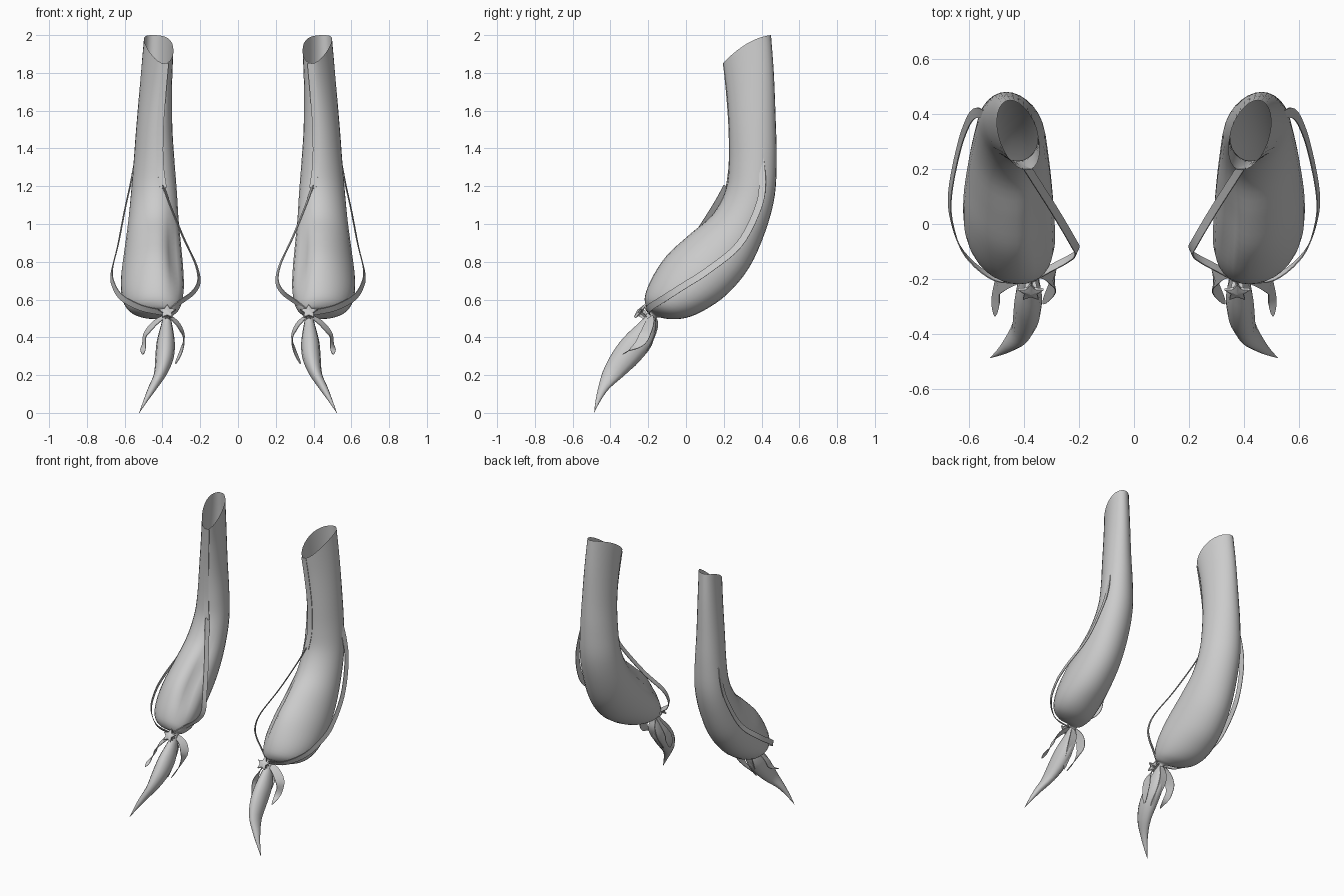
import bpy, bmesh, math
from mathutils import Vector

if "Cube" in bpy.data.objects:
    bpy.data.objects.remove(bpy.data.objects["Cube"])

cloth = bpy.data.materials.new("grey cloth")
cloth.diffuse_color = (0.6, 0.6, 0.6, 1)
cloth.use_nodes = True
cloth.node_tree.nodes["Principled BSDF"].inputs["Base Color"].default_value = cloth.diffuse_color


def smooth(rows, steps):
    """Catmull-Rom interpolation of rows of numbers."""
    out = []
    n = len(rows)
    for i in range(n - 1):
        a, b, c, d = (rows[max(0, min(n - 1, i + k))] for k in (-1, 0, 1, 2))
        for s in range(steps):
            t = s / steps
            out.append([0.5 * (2 * q + (r - p) * t + (2 * p - 5 * q + 4 * r - w) * t * t
                               + (3 * q - p - 3 * r + w) * t ** 3)
                        for p, q, r, w in zip(a, b, c, d)])
    out.append(list(rows[-1]))
    return out


def make(name, rings, closed=True, cap=False, angle=50):
    """Skin a list of point rows, mirror it to the other side, shade it."""
    bm = bmesh.new()
    vs = [[bm.verts.new(p) for p in r] for r in rings]
    n = len(rings[0])
    for a, b in zip(vs, vs[1:]):
        for j in range(n if closed else n - 1):
            k = (j + 1) % n
            bm.faces.new((a[j], a[k], b[k], b[j]))
    if cap:
        bm.faces.new(vs[0])
        bm.faces.new(vs[-1])
    bmesh.ops.remove_doubles(bm, verts=bm.verts, dist=0.0003)
    bmesh.ops.recalc_face_normals(bm, faces=bm.faces)
    me = bpy.data.meshes.new(name)
    bm.to_mesh(me)
    bm.free()
    ob = bpy.data.objects.new(name, me)
    bpy.context.collection.objects.link(ob)
    me.materials.append(cloth)
    ob.modifiers.new("mirror", "MIRROR").use_mirror_merge = False
    bpy.context.view_layer.objects.active = ob
    ob.select_set(True)
    bpy.ops.object.shade_smooth_by_angle(angle=math.radians(angle))
    ob.select_set(False)
    return ob


def tube(rows, sides, steps, fold=0.0, rim=0.0):
    """Rows: front y,z, back y,z, inner x, outer x, shear of front towards inner."""
    rings = []
    data = smooth(rows, steps)
    for i, (fy, fz, by, bz, xl, xr, sh) in enumerate(data):
        depth = math.exp(-((i / len(data) - 0.55) / 0.13) ** 2) * fold
        lift = rim * max(0, 1 - i / (2 * steps))
        ring = []
        for j in range(sides):
            a = 2 * math.pi * j / sides
            # pressed-in crease on the front, towards the inner side
            f = 1 - depth * math.exp(-((a - 5.6) / 0.3) ** 2)
            c, s = math.cos(a) * f, math.sin(a) * f
            ring.append(((xl + xr) / 2 + s * (xr - xl) / 2 - sh * c,
                         (fy + by) / 2 + c * (fy - by) / 2,
                         (fz + bz) / 2 + c * (fz - bz) / 2 + lift * s * s))
        rings.append(ring)
    return rings


def ribbon(name, path, side, width, steps=5, thick=0.004):
    """Flat strap along a path, with its width along the side vector."""
    pts = [Vector(p) for p in smooth(path, steps)]
    rings = []
    for i, p in enumerate(pts):
        t = (pts[min(i + 1, len(pts) - 1)] - pts[max(i - 1, 0)]).normalized()
        w = Vector(side)
        w = (w - t * w.dot(t)).normalized()
        u = t.cross(w) * thick / 2
        w = w * width(i / (len(pts) - 1)) / 2
        rings.append([p - w - u, p + w - u, p + w + u, p - w + u])
    return make(name, rings, cap=True, angle=40)


# Long open sleeve swelling into a pouch
make("sleeve", tube([
    (.195, 1.85, .45, 2.0, .348, .492, .03),
    (.215, 1.70, .465, 1.80, .352, .512, .025),
    (.228, 1.50, .475, 1.55, .35, .535, .02),
    (.228, 1.32, .48, 1.35, .338, .55, .02),
    (.21, 1.18, .47, 1.15, .325, .565, .02),
    (.14, 1.05, .42, .96, .315, .582, .02),
    (.02, .945, .335, .77, .302, .602, .025),
    (-.10, .835, .22, .63, .292, .617, .03),
    (-.18, .715, .10, .545, .29, .612, .03),
    (-.217, .62, 0, .503, .305, .575, .02),
    (-.212, .565, -.09, .497, .33, .50, .01),
    (-.195, .543, -.15, .505, .355, .40, 0),
    (-.21, .515, -.17, .48, .355, .395, 0)], 28, 4, .17, .03))

# Tassel hanging from the knot, curling to a point
make("tassel", tube([
    (-.20, .535, -.16, .50, .36, .395, 0),
    (-.235, .49, -.16, .46, .35, .405, 0),
    (-.33, .40, -.18, .36, .335, .43, 0),
    (-.395, .31, -.245, .275, .34, .438, 0),
    (-.44, .22, -.33, .195, .375, .445, 0),
    (-.463, .14, -.405, .13, .425, .475, 0),
    (-.478, .07, -.452, .065, .475, .50, 0),
    (-.487, .0, -.486, .001, .522, .524, 0)], 12, 3))

# Straps looping from the sleeve down to the knot
ribbon("outer_strap", [(.535, .39, 1.38), (.567, .405, 1.22), (.598, .38, 1.08),
                       (.635, .28, .89), (.668, .11, .75), (.66, .0, .68),
                       (.615, -.11, .61), (.51, -.195, .555), (.39, -.2, .53)],
       (.25, .6, -.7), lambda t: .036)
ribbon("inner_strap", [(.395, .215, 1.2), (.36, .16, 1.1), (.29, .05, .93),
                       (.225, -.06, .79), (.207, -.10, .70), (.235, -.125, .64),
                       (.30, -.16, .59), (.37, -.2, .535)],
       (.4, -.9, .4), lambda t: .036)

# Flat seam band lying on the sleeve
ribbon("front_seam", [(.385, .198, 1.85), (.40, .215, 1.68), (.412, .227, 1.5),
                      (.412, .228, 1.32), (.395, .212, 1.19)],
       (1, 0, 0), lambda t: .036, thick=.004)

# Thin curled leaves around the tassel
leaf = lambda w: (lambda t: .004 + w * math.sin(math.pi * min(1, .12 + .88 * t)) ** .8)
ribbon("outer_leaf", [(.39, -.19, .51), (.44, -.195, .475), (.485, -.215, .42),
                      (.50, -.25, .365), (.505, -.335, .31)],
       (0, 1, .6), leaf(.06))
ribbon("inner_leaf", [(.36, -.18, .51), (.315, -.175, .465), (.29, -.20, .40),
                      (.30, -.24, .33), (.33, -.29, .26)],
       (0, 1, .6), leaf(.06))
ribbon("back_leaf", [(.375, -.165, .50), (.385, -.16, .43), (.385, -.195, .35),
                     (.37, -.27, .25)],
       (1, 0, 0), leaf(.05))

# Five-pointed star on the knot, tilted up and forward
centre = Vector((.375, -.247, .535))
out = Vector((0, -.77, .64))
up = Vector((0, .64, .77))


def star(offset, scale):
    ring = []
    for k in range(10):
        r = (.048 if k % 2 == 0 else .024) * scale
        a = math.pi * k / 5
        ring.append(centre + out * offset + up * r * math.cos(a)
                    + Vector((r * math.sin(a), 0, 0)))
    return ring


make("star", [star(-.06, .35), star(-.012, .5), star(-.005, 1), star(.005, 1), star(.014, .02)],
     cap=True, angle=25)
